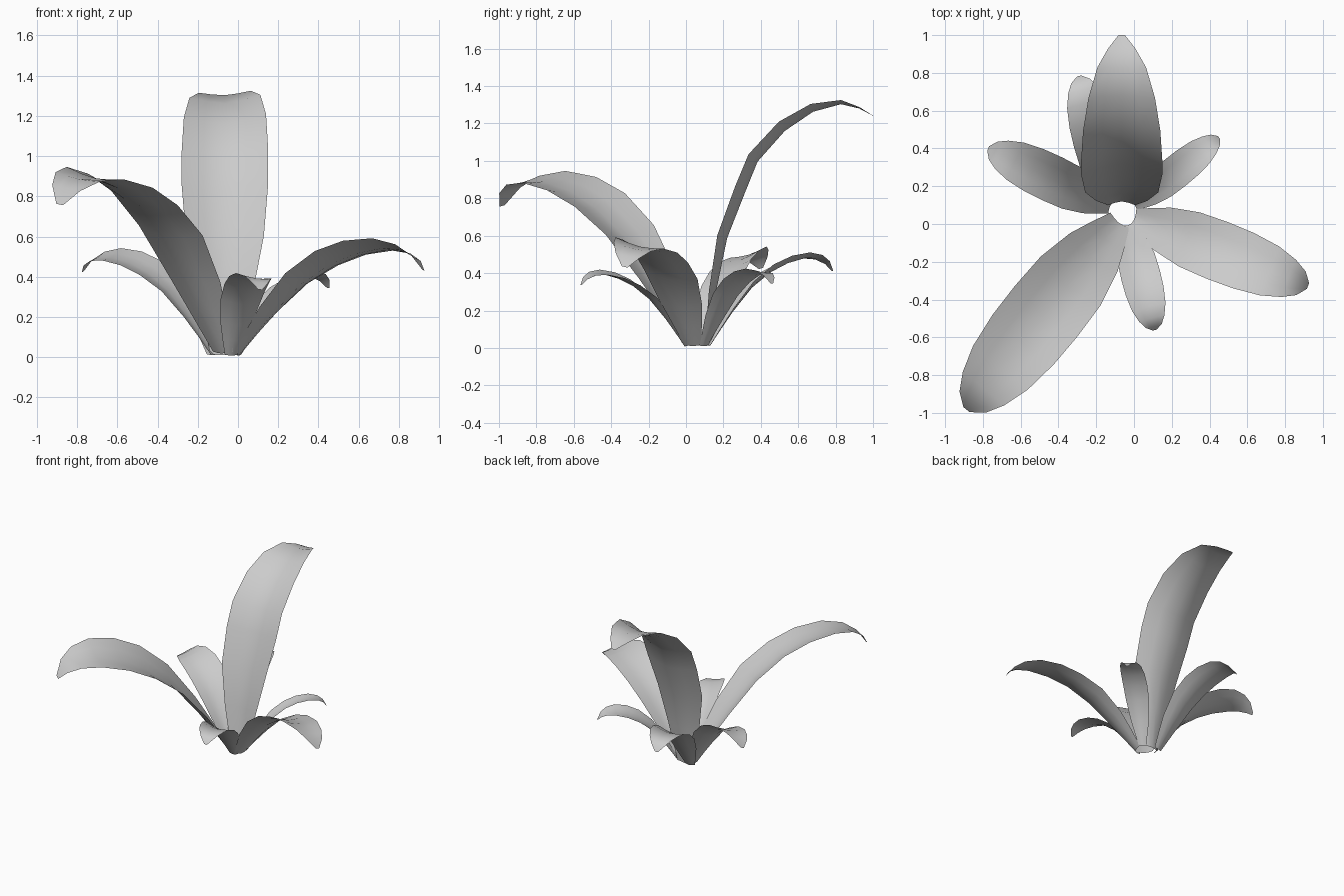
import bpy, bmesh, math
from mathutils import Vector

if "Cube" in bpy.data.objects:
    bpy.data.objects.remove(bpy.data.objects["Cube"])

# Shared profiles: (reach fraction, height fraction, width fraction) along a leaf
ARCHED = [(0, .03, .3), (.08, .22, .53), (.17, .42, .76), (.32, .69, .96), (.48, .865, 1),
          (.63, .96, .98), (.78, 1, .87), (.89, .98, .66), (.96, .92, .42), (1, .83, .1)]
UPRIGHT = [(0, .01, .33), (.025, .23, .63), (.075, .455, .9), (.18, .65, 1), (.26, .78, 1),
           (.44, .91, .95), (.63, .983, .82), (.81, 1, .6), (.92, .973, .34), (1, .94, .08)]
COLUMNS = (-1, -.5, 0, .5, 1)


def leaf(name, profile, base, heading, reach, height, half_width, roll, cup=.26, droop=0):
    """Cupped leaf blade: rings across a bent spine, edges raised above the midrib."""
    a = math.radians(heading)
    out = Vector((math.cos(a), math.sin(a), 0))
    side = Vector((-out.y, out.x, 0))
    origin = Vector((base[0], base[1], 0))
    spine = [origin + out * (u * reach) + Vector((0, 0, z * height - droop * u ** 6))
             for u, z, w in profile]
    bm = bmesh.new()
    rows = []
    for i, (u, z, w) in enumerate(profile):
        tangent = (spine[min(i + 1, len(spine) - 1)] - spine[max(i - 1, 0)]).normalized()
        normal = tangent.cross(side)
        if normal.dot(Vector((0, 0, 1)) - out) < 0:
            normal.negate()
        hw = w * half_width
        row = []
        for t in COLUMNS:
            sag = cup * hw * (1 - u ** 3) * (1 - abs(t) ** 1.5)
            lift = roll * hw * t * min(1, .1 + 2 * u)
            p = spine[i] + side * (hw * t) - normal * sag
            p.z = max(0, p.z + lift)
            row.append(bm.verts.new(p))
        rows.append(row)
    for lo, hi in zip(rows, rows[1:]):
        for j in range(len(COLUMNS) - 1):
            bm.faces.new((lo[j + 1], lo[j], hi[j], hi[j + 1])).smooth = True
    bm.normal_update()
    # Upper side of the blade faces outward
    if sum(f.normal.z * f.calc_area() for f in bm.faces) < 0:
        bmesh.ops.reverse_faces(bm, faces=bm.faces[:])
    mesh = bpy.data.meshes.new(name)
    bm.to_mesh(mesh)
    bm.free()
    obj = bpy.data.objects.new(name, mesh)
    bpy.context.collection.objects.link(obj)
    return obj


# Leaves around the crown
leaf("tall_back_leaf", UPRIGHT, (-.065, .1), 90, .9, 1.32, .215, -.04, cup=.28)
leaf("large_left_leaf", ARCHED, (-.075, .02), 231, 1.29, .915, .213, -.17)
leaf("right_leaf", ARCHED, (-.005, .035), -21.4, .995, .57, .16, -.22, droop=.04)
leaf("small_front_leaf", ARCHED, (-.035, 0), -75.5, .58, .405, .105, -.15)
leaf("small_back_right_leaf", ARCHED, (.0, .095), 39, .578, .415, .088, -.12)
leaf("left_leaf", ARCHED, (-.12, .09), 154.5, .722, .512, .125, -.28)
leaf("back_left_leaf", ARCHED, (-.12, .12), 104.4, .685, .495, .12, -.15)
